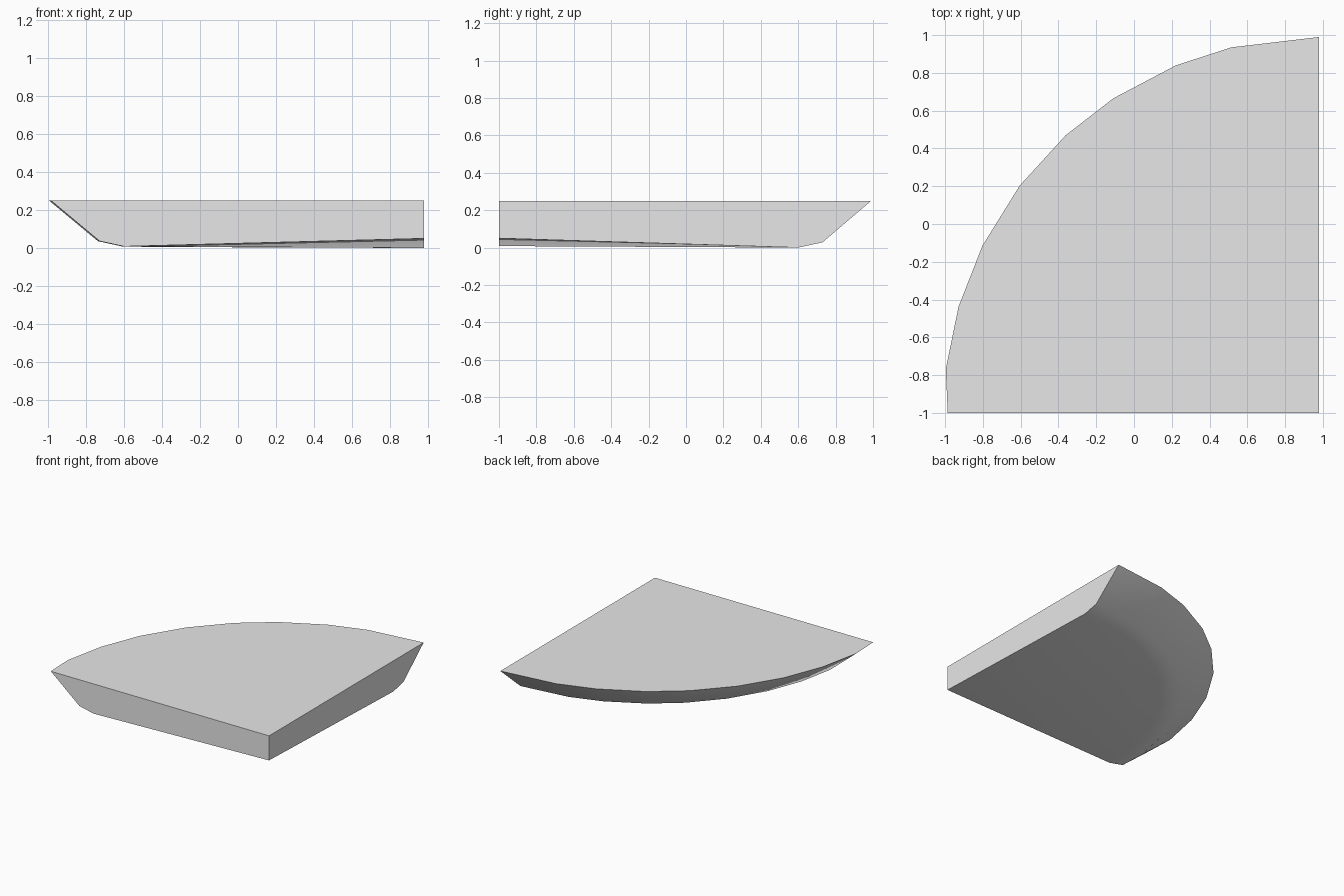
import bpy
import bmesh
from math import radians, sin, cos

cube = bpy.data.objects.get("Cube")
if cube:
    bpy.data.objects.remove(cube, do_unlink=True)

# Plain grey material
grey = bpy.data.materials.new("plain_grey")
grey.use_nodes = True
grey.diffuse_color = (0.8, 0.8, 0.8, 1)
grey.node_tree.nodes["Principled BSDF"].inputs["Base Color"].default_value = (0.8, 0.8, 0.8, 1)

# Quarter disc: straight walls meet at the corner, the round edge tapers below
CX, CY, TOP, CORNER_Z = 0.98, -1.0, 0.25, 0.05
ANGLES = [0, 13.5, 22.4, 33.2, 42.4, 52.8, 63.6, 73.6, 83.3, 90]
PROFILE = [(1.99, TOP), (1.73, 0.028), (1.60, 0.0)]

bm = bmesh.new()
rings = []
for radius, z in PROFILE:
    ring = []
    for a in ANGLES:
        t = radians(a)
        r = radius * (0.988 if a == 90 else 1)
        lift = 0.008 * a / 90 if z < TOP else 0
        ring.append(bm.verts.new((CX - r * sin(t), CY + r * cos(t), z + lift)))
    rings.append(ring)
top_corner = bm.verts.new((CX, CY, TOP))
low_corner = bm.verts.new((CX, CY, CORNER_Z))

# Flat top and the two straight walls
bm.faces.new([top_corner] + rings[0])
for end in (0, -1):
    bm.faces.new([top_corner, low_corner] + [ring[end] for ring in reversed(rings)])

# Tapered round edge
for upper, lower in zip(rings, rings[1:]):
    for i in range(len(ANGLES) - 1):
        bm.faces.new((upper[i], upper[i + 1], lower[i + 1], lower[i]))

# Underside: a triangle rising to the corner and a level segment
bm.faces.new((low_corner, rings[-1][0], rings[-1][-1]))
bm.faces.new(rings[-1])
bmesh.ops.recalc_face_normals(bm, faces=bm.faces)

mesh = bpy.data.meshes.new("quarter_disc")
bm.to_mesh(mesh)
bm.free()
mesh.materials.append(grey)
slab = bpy.data.objects.new("quarter_disc", mesh)
bpy.context.collection.objects.link(slab)

bpy.ops.object.select_all(action="DESELECT")
slab.select_set(True)
bpy.context.view_layer.objects.active = slab
bpy.ops.object.shade_smooth_by_angle(angle=radians(35))
